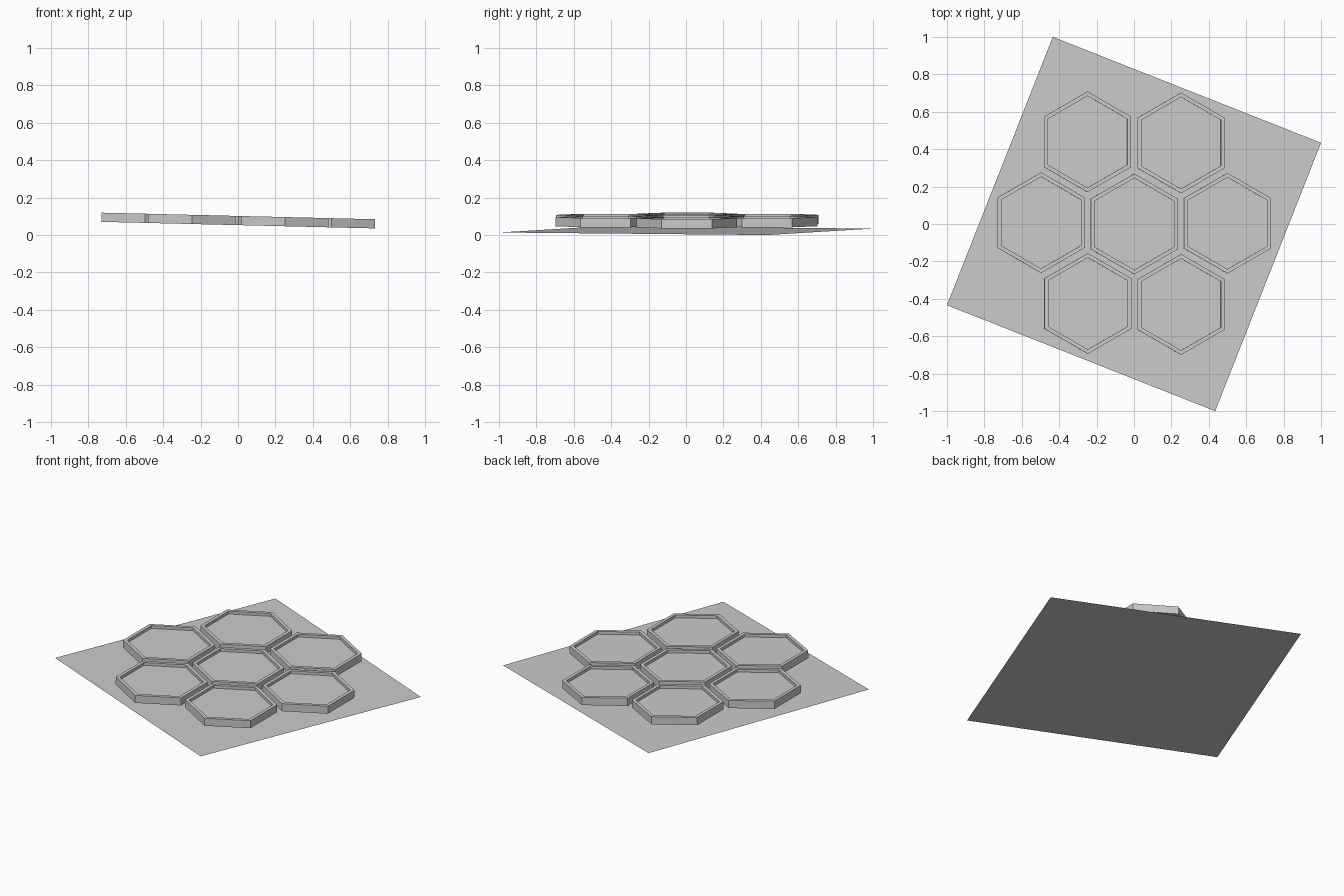
import bpy, bmesh, math
from mathutils import Matrix

if "Cube" in bpy.data.objects:
    bpy.data.objects.remove(bpy.data.objects["Cube"])

# Everything shares one slight tilt about y
TILT = math.atan(0.024)
FRAME = Matrix.Translation((0, 0, 0.024)) @ Matrix.Rotation(TILT, 4, 'Y')


def finish(name, bm, x=0, y=0):
    mesh = bpy.data.meshes.new(name)
    bm.to_mesh(mesh)
    bm.free()
    obj = bpy.data.objects.new(name, mesh)
    obj.matrix_world = FRAME @ Matrix.Translation((x, y, 0))
    bpy.context.collection.objects.link(obj)


def hexagon(bm, r, z):
    return [bm.verts.new((r * math.cos(a), r * math.sin(a), z))
            for a in (math.radians(30 + 60 * i) for i in range(6))]


# Hexagonal tray: outer wall, flat rim, short inner wall, recessed floor
def hex_tile(name, x, y, r=0.269, r_in=0.245, bottom=0.029, top=0.078, depth=0.018):
    bm = bmesh.new()
    rings = [hexagon(bm, r, bottom), hexagon(bm, r, top),
             hexagon(bm, r_in, top), hexagon(bm, r_in, top - depth)]
    for a, b in zip(rings, rings[1:]):
        for i in range(6):
            j = (i + 1) % 6
            bm.faces.new((a[i], a[j], b[j], b[i]))
    bm.faces.new(rings[0][::-1])
    bm.faces.new(rings[-1])
    finish(name, bm, x, y)


# Thin square base sheet, turned in plan
bm = bmesh.new()
corner = math.atan2(0.434, 1.0)
radius = math.hypot(0.434, 1.0)
bm.faces.new([bm.verts.new((radius * math.cos(corner + i * math.pi / 2),
                            radius * math.sin(corner + i * math.pi / 2), 0))
              for i in range(4)])
finish("base_sheet", bm)

# Centre tile and its six slightly uneven neighbours
tiles = {
    "tile_centre": (0, 0),
    "tile_right": (0.498, 0.004),
    "tile_back_right": (0.25, 0.433),
    "tile_back_left": (-0.25, 0.439),
    "tile_left": (-0.498, 0.007),
    "tile_front_left": (-0.248, -0.425),
    "tile_front_right": (0.25, -0.430),
}
for name, (x, y) in tiles.items():
    hex_tile(name, x, y)
